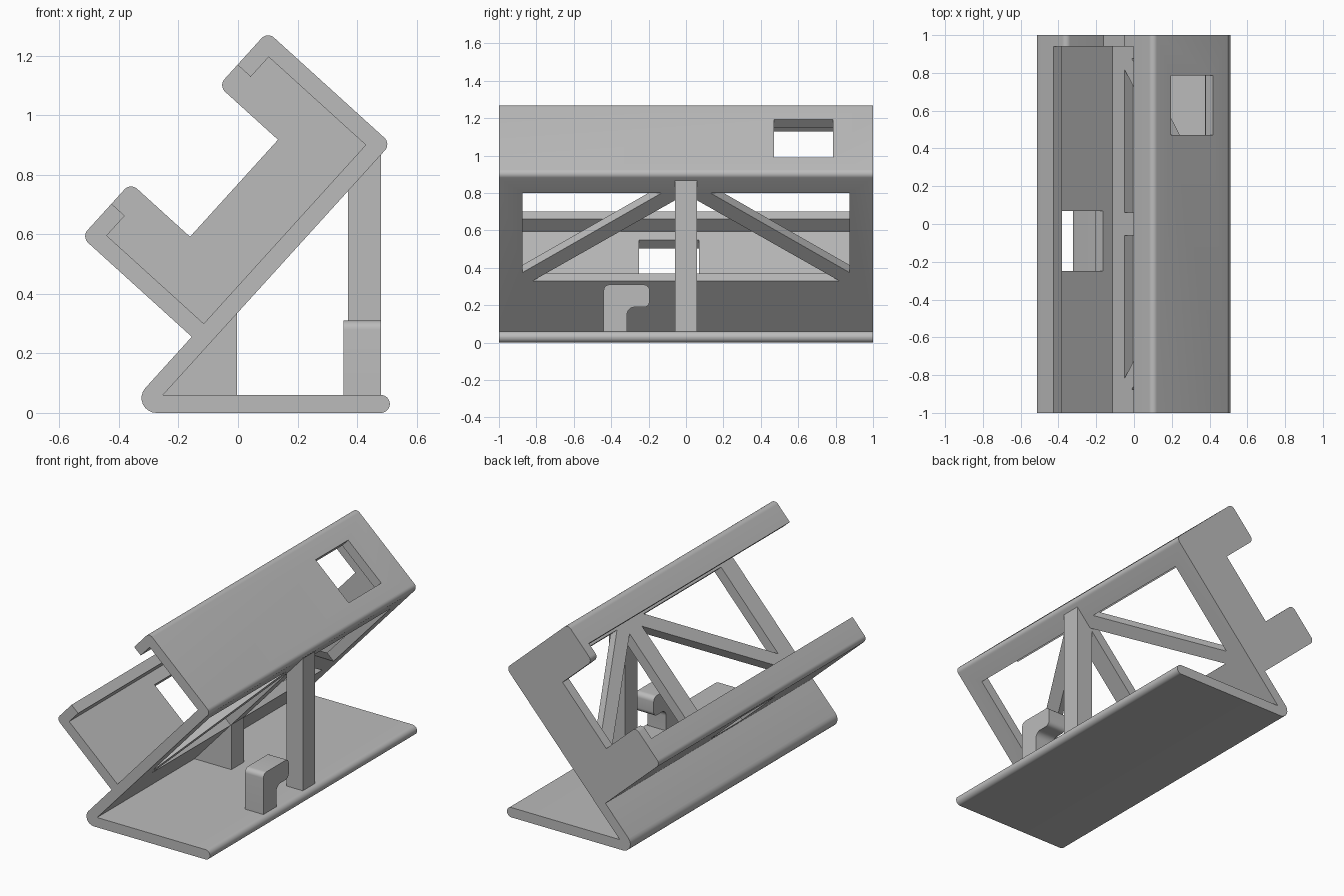
import bpy, bmesh, math
from mathutils import Vector

cube = bpy.data.objects.get("Cube")
if cube:
    bpy.data.objects.remove(cube, do_unlink=True)

grey = bpy.data.materials.new("plain grey")
grey.use_nodes = True
GREY = (0.5, 0.5, 0.5, 1)
grey.diffuse_color = GREY
grey.node_tree.nodes["Principled BSDF"].inputs["Base Color"].default_value = GREY

# Tilted frame of the backrest: d runs up the slope, n points out of its face
LEAN = math.radians(47.8)
CORNER = (-0.115, 0.30)
WALL = 0.06


def tilt(d, n, r=0):
    c, s = math.cos(LEAN), math.sin(LEAN)
    return (CORNER[0] + d * c - n * s, CORNER[1] + d * s + n * c, r)


def rounded(points, steps=8):
    """Replace each (a, b, radius) corner that has a radius by an arc."""
    out = []
    for i, (a, b, r) in enumerate(points):
        p = Vector((a, b))
        if not r:
            out.append(p)
            continue
        u = (Vector(points[i - 1][:2]) - p).normalized()
        v = (Vector(points[(i + 1) % len(points)][:2]) - p).normalized()
        half = u.angle(v) / 2
        mid = p + (u + v).normalized() * r / math.sin(half)
        start = p + u * r / math.tan(half) - mid
        end = p + v * r / math.tan(half) - mid
        turn = start.angle(end)
        for k in range(steps + 1):
            t = k / steps
            out.append(mid + (start * math.sin((1 - t) * turn)
                              + end * math.sin(t * turn)) / math.sin(turn))
    return out


def prism(name, points, place, t0, t1):
    """Extrude a profile from t0 to t1, with place giving its 3D position."""
    outline = rounded([(*p, 0)[:3] for p in points])
    bm = bmesh.new()
    low, high = ([bm.verts.new(place(p.x, p.y, t)) for p in outline] for t in (t0, t1))
    bm.faces.new(low)
    bm.faces.new(high)
    for i in range(len(low)):
        bm.faces.new((low[i - 1], low[i], high[i], high[i - 1]))
    bmesh.ops.recalc_face_normals(bm, faces=bm.faces)
    mesh = bpy.data.meshes.new(name)
    bm.to_mesh(mesh)
    bm.free()
    mesh.materials.append(grey)
    obj = bpy.data.objects.new(name, mesh)
    bpy.context.collection.objects.link(obj)
    return obj


def combine(target, other, operation):
    """Apply a boolean and remove the second object."""
    mod = target.modifiers.new("combine", 'BOOLEAN')
    mod.object, mod.operation, mod.solver = other, operation, 'EXACT'
    bpy.context.view_layer.objects.active = target
    bpy.ops.object.modifier_apply(modifier=mod.name)
    bpy.data.objects.remove(other, do_unlink=True)


def along_y(x, z, t):
    return (x, t, z)


def along_x(y, z, t):
    return (t, y, z)


def through_back(d, y, n):
    x, z, _ = tilt(d, n)
    return (x, y, z)


def through_arm(n, y, d):
    return through_back(d, y, n)


# Base, sloping back and lipped channel as one folded profile
BACK, LIP, DEEP, R = 0.81, 0.09, 0.50, 0.03
stand = prism("stand_body", [
    (-0.387, 0, 0.05), (0.51, 0, 0.0299), (0.51, WALL, 0.0299), (-0.252, WALL),
    tilt(BACK + WALL, -WALL, R), tilt(BACK + WALL, DEEP, R),
    tilt(BACK - LIP, DEEP), tilt(BACK - LIP, DEEP - WALL),
    tilt(BACK, DEEP - WALL), tilt(BACK, 0), tilt(0, 0),
    tilt(0, DEEP - WALL), tilt(LIP, DEEP - WALL), tilt(LIP, DEEP),
    tilt(-WALL, DEEP, R), tilt(-WALL, 0)], along_y, -1, 1)

# End plate closing the channel at the back
cap = prism("end_plate", [
    tilt(-0.03, -0.03), tilt(BACK + 0.03, -0.03), tilt(BACK + 0.03, 0.46),
    tilt(BACK - LIP + 0.02, 0.46), tilt(BACK - LIP + 0.02, DEEP),
    tilt(0.625, DEEP, R), tilt(0.625, 0.23), tilt(0.185, 0.23),
    tilt(0.185, DEEP, R), tilt(LIP - 0.02, DEEP), tilt(LIP - 0.02, 0.46),
    tilt(-0.03, 0.46)], along_y, 0.94, 1)
combine(stand, cap, 'UNION')

# Truss openings in the back, mirrored about the middle
for side in (-1, 1):
    for tri in ([(0.73, 0.13), (0.73, 0.875), (0.155, 0.875)],
                [(0.095, 0.06), (0.095, 0.82), (0.676, 0.06)]):
        cutter = prism("truss_cutter", [(d, side * y) for d, y in tri],
                       through_back, -0.12, 0.05)
        combine(stand, cutter, 'DIFFERENCE')

# Rectangular windows in the lower and upper channel walls
for y0, y1, d in ((-0.25, 0.07, -0.03), (0.47, 0.785, BACK + 0.03)):
    cutter = prism("window_cutter", [(0.068, y0), (0.37, y0), (0.37, y1), (0.068, y1)],
                   through_arm, d - 0.05, d + 0.05)
    combine(stand, cutter, 'DIFFERENCE')

# Rear post under the back
post = prism("support_post", [(0.37, 0.03), (0.48, 0.03), (0.48, 0.88), (0.37, 0.76)],
             along_y, -0.06, 0.06)

# Small gusset between base and back
gusset = prism("gusset", [(-0.27, 0.05), (-0.003, 0.05), (-0.003, 0.34)],
               along_y, -0.06, 0.06)

# Cable hook on the base
hook = prism("cable_hook", [
    (-0.44, 0.05), (-0.44, 0.31, 0.03), (-0.195, 0.31, 0.03),
    (-0.195, 0.19, 0.03), (-0.315, 0.19, 0.04), (-0.315, 0.05)],
    along_x, 0.355, 0.48)

# Smooth the rounded edges, keep the rest crisp
bpy.ops.object.select_all(action='DESELECT')
for obj in (stand, post, gusset, hook):
    obj.select_set(True)
bpy.context.view_layer.objects.active = stand
bpy.ops.object.shade_smooth_by_angle(angle=math.radians(30))
